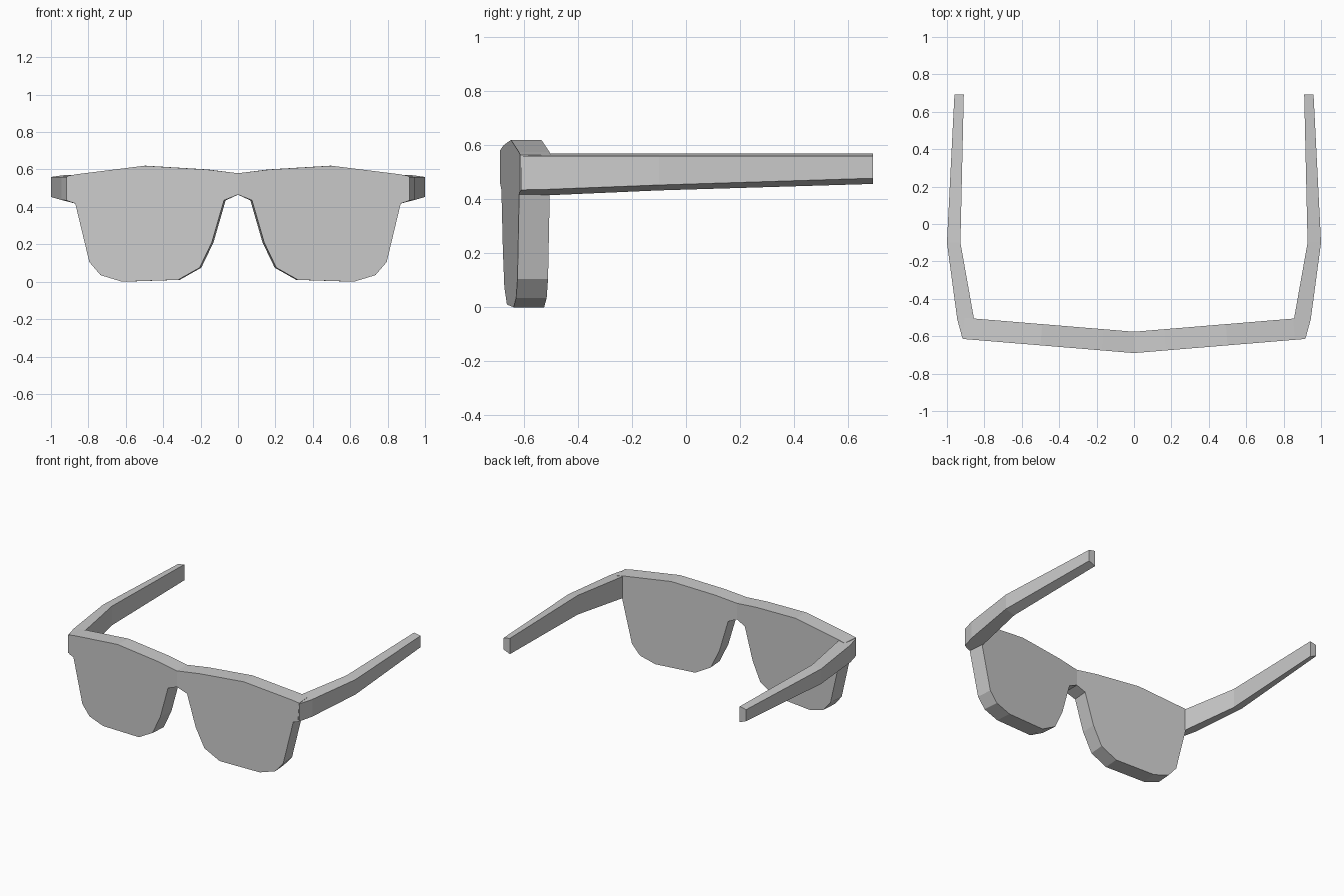
import bpy
import bmesh

cube = bpy.data.objects.get("Cube")
if cube:
    bpy.data.objects.remove(cube)

grey = bpy.data.materials.new("plain grey")
grey.use_nodes = True
COLOUR = (0.6, 0.6, 0.6, 1)
grey.diffuse_color = COLOUR
grey.node_tree.nodes["Principled BSDF"].inputs["Base Color"].default_value = COLOUR


def finish(name, bm):
    """Turn a half-built mesh into an object mirrored across x = 0."""
    bmesh.ops.recalc_face_normals(bm, faces=bm.faces)
    mesh = bpy.data.meshes.new(name)
    bm.to_mesh(mesh)
    bm.free()
    mesh.materials.append(grey)
    obj = bpy.data.objects.new(name, mesh)
    bpy.context.collection.objects.link(obj)
    mirror = obj.modifiers.new("mirror", 'MIRROR')
    mirror.use_clip = True
    return obj


# Front frame: half outline, swept back along the tilted lens direction
outline = [(0, 0.58), (0.17, 0.6), (0.5, 0.62), (0.86, 0.575), (0.915, 0.565),
           (0.905, 0.43), (0.87, 0.418), (0.795, 0.105), (0.735, 0.035),
           (0.62, 0.0), (0.32, 0.01), (0.205, 0.075), (0.14, 0.21),
           (0.075, 0.435), (0, 0.465)]
TILT = 0.0825
bm = bmesh.new()
front, back = [], []
for x, z in outline:
    front.append(bm.verts.new((x, -0.69 + TILT * x, z)))
    bx = max(0, x - 0.009)
    back.append(bm.verts.new((bx, -0.576 + TILT * bx, z)))
bm.faces.new(front)
bm.faces.new(back)
for i in range(len(outline) - 1):
    bm.faces.new((front[i], front[i + 1], back[i + 1], back[i]))
finish("front_frame", bm)

# Temple arms: four-sided sections (outer x, inner x, y, outer base, inner base)
sections = [(0.917, 0.87, -0.612, 0.435, 0.418), (0.945, 0.855, -0.51, 0.437, 0.415),
            (1.0, 0.928, -0.1, 0.453, 0.433), (0.96, 0.91, 0.692, 0.478, 0.457)]
bm = bmesh.new()
rings = []
for outer, inner, y, outer_base, inner_base in sections:
    corners = [(outer, 0.56), (inner, 0.57), (inner, inner_base), (outer, outer_base)]
    rings.append([bm.verts.new((x, y, z)) for x, z in corners])
for a, b in zip(rings, rings[1:]):
    for i in range(4):
        j = (i + 1) % 4
        bm.faces.new((a[i], a[j], b[j], b[i]))
bm.faces.new(rings[0])
bm.faces.new(rings[-1])
finish("temple_arms", bm)
